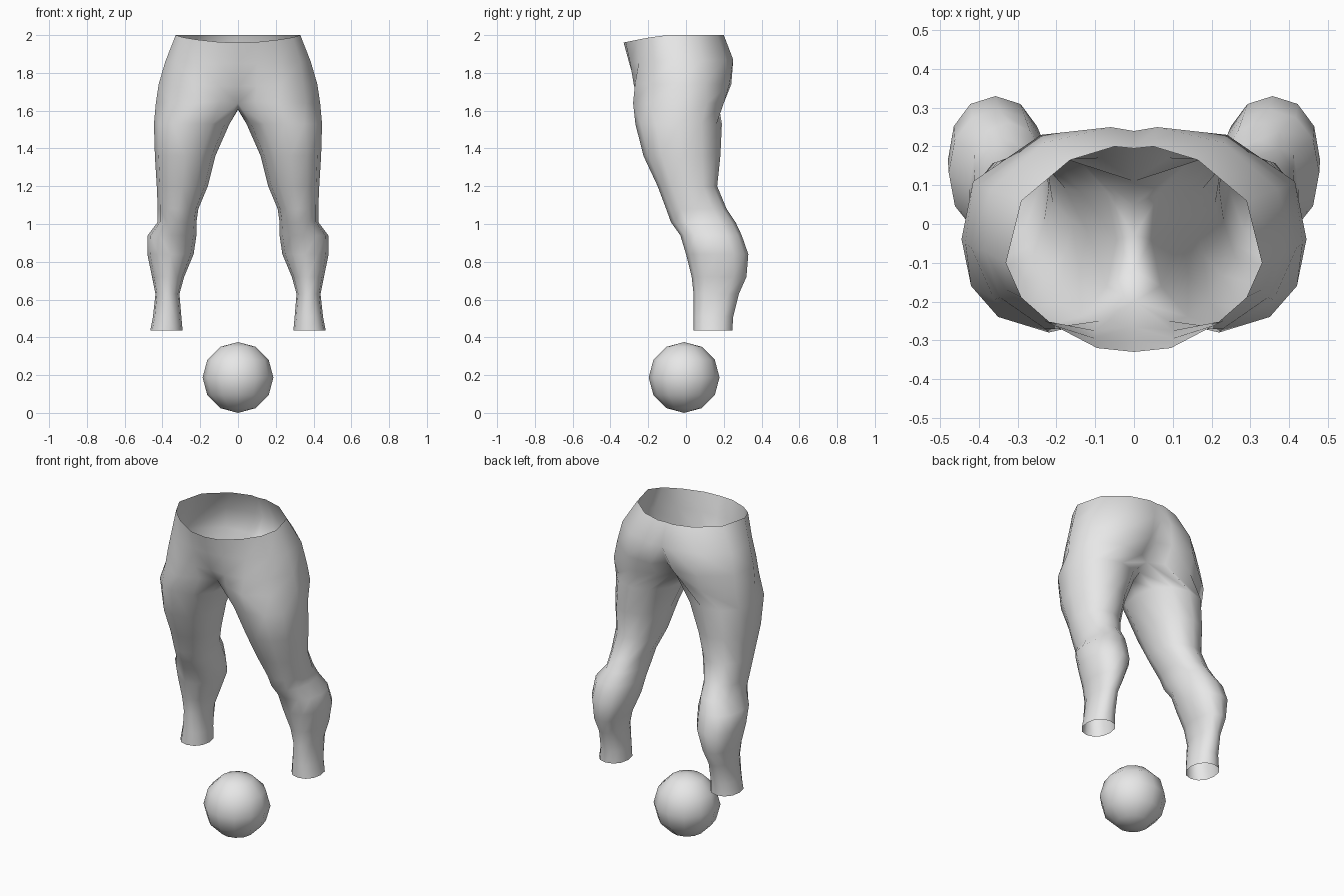
import bpy, bmesh, math

if "Cube" in bpy.data.objects:
    bpy.data.objects.remove(bpy.data.objects["Cube"])

grey = bpy.data.materials.new("plain grey")
grey.diffuse_color = (0.8, 0.8, 0.8, 1)
grey.use_nodes = True
grey.node_tree.nodes["Principled BSDF"].inputs["Base Color"].default_value = grey.diffuse_color


def add_object(name, bm):
    mesh = bpy.data.meshes.new(name)
    bm.to_mesh(mesh)
    bm.free()
    mesh.materials.append(grey)
    for p in mesh.polygons:
        p.use_smooth = True
    ob = bpy.data.objects.new(name, mesh)
    bpy.context.collection.objects.link(ob)
    return ob


def leg_ring(z, x_in, x_out, y_front, y_back):
    """Twelve-sided rounded section; starts at the inner front, runs round the outside."""
    cx, rx = (x_in + x_out) / 2, (x_out - x_in) / 2
    cy, ry = (y_front + y_back) / 2, (y_back - y_front) / 2
    soft = lambda v: math.copysign(abs(v) ** 0.92, v)
    pts = []
    for k in range(12):
        a = math.radians(-120 + 30 * k)
        pts.append((cx + rx * soft(math.cos(a)), cy + ry * soft(math.sin(a)), z))
    return pts


# Half rings of the pelvis, from front centre round the hip to back centre
waist = [(0, -.33, 1.96), (.095, -.32, 1.963), (.21, -.26, 1.975), (.29, -.19, 1.988),
         (.33, -.10, 2), (.29, .06, 2), (.165, .165, 2), (.05, .20, 2), (0, .195, 2)]
hip = [(0, -.30, 1.85), (.10, -.295, 1.85), (.23, -.25, 1.855), (.33, -.17, 1.86),
       (.385, -.07, 1.86), (.37, .09, 1.865), (.23, .21, 1.87), (.06, .25, 1.87), (0, .24, 1.87)]
seat = [(0, -.265, 1.73), (.10, -.275, 1.73), (.23, -.27, 1.74), (.345, -.19, 1.74),
        (.42, -.06, 1.74), (.40, .10, 1.74), (.24, .23, 1.74), (.075, .24, 1.74), (0, .19, 1.75)]
# Top of the leg: the half ring is closed by three crotch points on the centre line
groin = [(0, -.20, 1.64), (.09, -.25, 1.65), (.22, -.28, 1.64), (.36, -.195, 1.64),
         (.435, -.05, 1.64), (.415, .11, 1.64), (.24, .20, 1.64), (.085, .17, 1.65), (0, .11, 1.66),
         (0, .05, 1.62), (0, -.03, 1.605), (0, -.12, 1.61)]

# Leg sections: height, inner x, outer x, front y, back y
leg = [(1.53, .045, .445, -.268, .19), (1.36, .12, .44, -.225, .182), (1.20, .16, .43, -.15, .165),
       (1.08, .21, .425, -.105, .215), (1.01, .22, .425, -.08, .262), (.94, .22, .478, -.03, .295),
       (.84, .235, .48, 0, .33), (.72, .285, .455, .03, .32), (.63, .31, .437, .04, .28),
       (.51, .30, .45, .04, .25), (.435, .293, .465, .04, .245)]

# Legs and pelvis: one half lofted downwards, open at waist and ankles, then mirrored
bm = bmesh.new()
rings = [[bm.verts.new(p) for p in r]
         for r in [waist, hip, seat, groin] + [leg_ring(*s) for s in leg]]
for upper, lower in zip(rings, rings[1:]):
    n = len(upper)
    for k in range(n if n == 12 else n - 1):
        j = (k + 1) % n
        bm.faces.new((lower[k], lower[j], upper[j], upper[k]))
legs = add_object("legs", bm)
mirror = legs.modifiers.new("mirror", 'MIRROR')
mirror.use_clip = True
mirror.merge_threshold = 0.001

# Ball below the legs
bm = bmesh.new()
bmesh.ops.create_uvsphere(bm, u_segments=12, v_segments=6, radius=0.1875)
ball = add_object("ball", bm)
ball.location = (0, -0.01, 0.1875)
